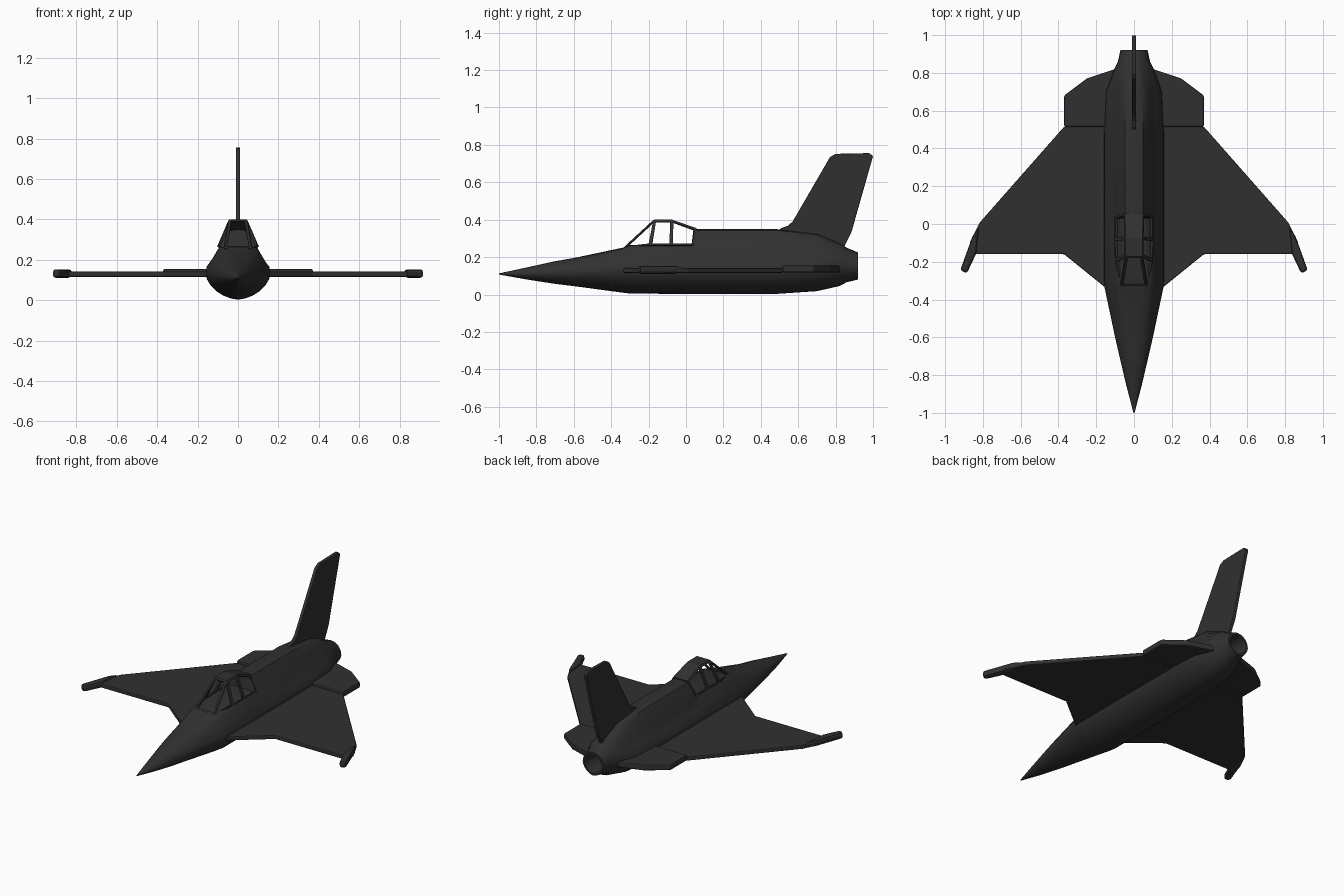
import bpy, bmesh
from math import sin, cos, radians, pi

old = bpy.data.objects.get("Cube")
if old:
    bpy.data.objects.remove(old, do_unlink=True)

paint = bpy.data.materials.new("dark_grey_paint")
paint.use_nodes = True
GREY = (0.03, 0.03, 0.03, 1)
paint.diffuse_color = GREY
bsdf = next(n for n in paint.node_tree.nodes if n.type == "BSDF_PRINCIPLED")
bsdf.inputs["Base Color"].default_value = GREY


def finish(name, bm, smooth=True):
    """Turn a bmesh into a named, painted object."""
    bmesh.ops.recalc_face_normals(bm, faces=bm.faces[:])
    mesh = bpy.data.meshes.new(name)
    bm.to_mesh(mesh)
    bm.free()
    mesh.materials.append(paint)
    obj = bpy.data.objects.new(name, mesh)
    bpy.context.collection.objects.link(obj)
    if smooth:
        bpy.ops.object.select_all(action="DESELECT")
        obj.select_set(True)
        bpy.context.view_layer.objects.active = obj
        bpy.ops.object.shade_smooth_by_angle(angle=radians(40))
    return obj


def plate(name, outline, place, depth, bevel):
    """Extrude a 2D outline along the given vector and bevel its rim."""
    bm = bmesh.new()
    face = bm.faces.new([bm.verts.new(place(a, b)) for a, b in outline])
    ext = bmesh.ops.extrude_face_region(bm, geom=[face])["geom"]
    bmesh.ops.translate(bm, vec=depth,
                        verts=[v for v in ext if isinstance(v, bmesh.types.BMVert)])
    obj = finish(name, bm, smooth=False)
    mod = obj.modifiers.new("rim", "BEVEL")
    mod.width, mod.segments = bevel, 2
    return obj


# Upper half cross-sections as (width, height) fractions
ROUND = [(cos(i * pi / 12), sin(i * pi / 12)) for i in range(1, 7)]
SPINE = [(.97, .16), (.79, .32), (.62, .55), (.46, .8), (.3, .97), (0, 1)]
DECK = [(.97, .22), (.79, .55), (.64, .85), (.54, .97), (.3, 1), (0, 1)]
LOWER = [(cos(i * pi / 12) ** 1.15, sin(i * pi / 12) ** 1.15) for i in range(1, 6)]

# Fuselage stations: y, half width, bottom, middle, top, upper shape
STATIONS = [
    (-1, .003, .107, .11, .113, ROUND),
    (-.85, .042, .08, .11, .145, ROUND),
    (-.7, .077, .057, .115, .178, ROUND),
    (-.6, .1, .045, .12, .195, ROUND),
    (-.34, .155, .01, .13, .25, DECK),
    (-.3, .16, .005, .13, .265, DECK),
    (.03, .16, .003, .13, .268, DECK),
    (.04, .16, .003, .13, .35, SPINE),
    (.48, .16, .003, .13, .35, SPINE),
    (.7, .15, .018, .14, .325, SPINE),
    (.82, .105, .045, .15, .275, ROUND),
    (.86, .085, .066, .152, .25, ROUND),
    (.92, .072, .08, .152, .225, ROUND),
    (.92, .059, .093, .152, .212, ROUND),   # nozzle lip turns inward
    (.80, .054, .098, .152, .207, ROUND),
]


def section(y, w, low, mid, top, upper):
    right = [(w, mid)] + [(w * a, mid + (top - mid) * b) for a, b in upper]
    bottom = [(w * a, mid - (mid - low) * b) for a, b in LOWER]
    left = [(-x, z) for x, z in right[-2::-1]]
    under = [(-x, z) for x, z in bottom] + [(0, low)] + bottom[::-1]
    return [(x, y, z) for x, z in right + left + under]


bm = bmesh.new()
rings = [[bm.verts.new(p) for p in section(*s)] for s in STATIONS]
for ra, rb in zip(rings, rings[1:]):
    n = len(ra)
    for i in range(n):
        j = (i + 1) % n
        bm.faces.new((ra[i], ra[j], rb[j], rb[i]))
bm.faces.new(rings[0])
bm.faces.new(rings[-1])
finish("fuselage", bm)

# Wings, wing tips and tailplanes, mirrored on both sides
WING = [(.08, -.39), (.16, -.33), (.37, -.16), (.84, -.16), (.87, -.1),
        (.85, -.06), (.815, .01), (.37, .515), (.08, .515)]
TIP = [(.82, -.01), (.835, -.155), (.885, -.262), (.92, -.245), (.855, -.065)]
TAILPLANE = [(.08, .515), (.37, .515), (.37, .68), (.25, .77), (.115, .815), (.06, .84)]
for side, sx in (("left", 1), ("right", -1)):
    for name, outline, z, t, bev in (("wing", WING, .115, .026, .006),
                                     ("wing_tip", TIP, .111, .042, .014),
                                     ("tailplane", TAILPLANE, .118, .037, .008)):
        plate(f"{side}_{name}", outline,
              lambda a, b: (sx * a, b, z), (0, 0, t), bev)

# Tail fin
FIN = [(.48, .33), (.51, .355), (.545, .368), (.57, .39), (.77, .735), (.8, .752),
       (.98, .756), (1, .74), (.885, .335), (.85, .265), (.84, .22), (.6, .22)]
plate("tail_fin", FIN, lambda a, b: (-.011, a, b), (.022, 0, 0), .005)

# Canopy frame with open windows: half stations as (base point, top point)
FRAME = [((.065, -.325, .252), (.041, -.17, .395)),
         ((.096, -.19, .262), (.041, -.17, .395)),
         ((.098, -.08, .262), (.041, -.075, .395)),
         ((.097, .04, .262), (.046, .055, .35))]
bm = bmesh.new()
cache = {}


def vert(p, sx):
    key = (sx * p[0], p[1], p[2])
    if key not in cache:
        cache[key] = bm.verts.new(key)
    return cache[key]


(b0, t0), (b1, t1), (b2, t2), (b3, t3) = FRAME
windows = [bm.faces.new((vert(b0, 1), vert(b0, -1), vert(t0, -1), vert(t0, 1)))]
for sx in (1, -1):
    for panel in ((b0, b1, t1), (b1, b2, t2, t1), (b2, b3, t3, t2)):
        windows.append(bm.faces.new([vert(p, sx) for p in panel]))
for ta, tb in ((t1, t2), (t2, t3)):
    bm.faces.new((vert(ta, 1), vert(ta, -1), vert(tb, -1), vert(tb, 1)))
bmesh.ops.recalc_face_normals(bm, faces=bm.faces[:])
bmesh.ops.inset_individual(bm, faces=windows, thickness=.013)
bmesh.ops.delete(bm, geom=windows, context="FACES")
canopy = finish("canopy_frame", bm, smooth=False)
shell = canopy.modifiers.new("shell", "SOLIDIFY")
shell.thickness, shell.offset = .012, 0
